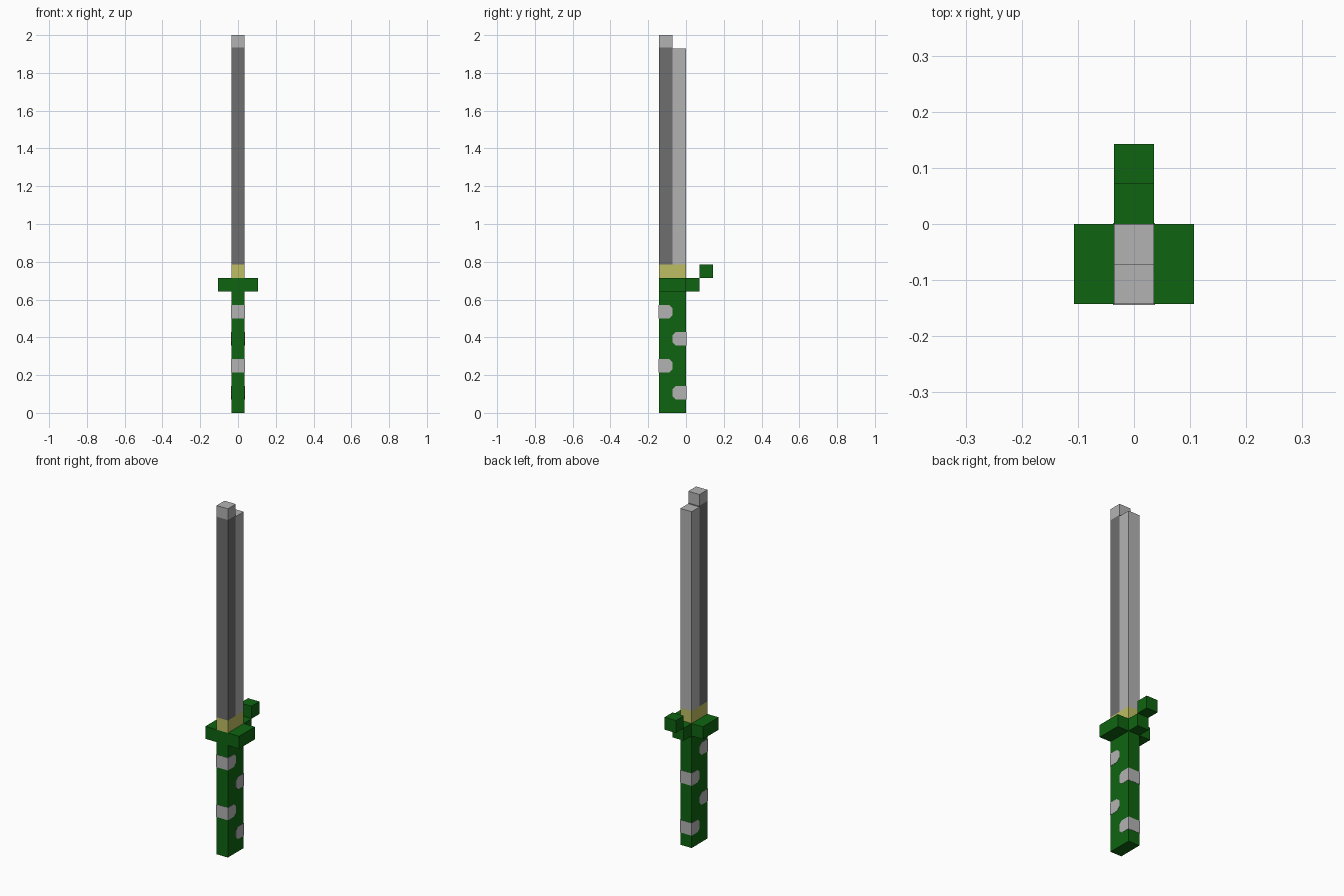
import bpy
import bmesh

if "Cube" in bpy.data.objects:
    bpy.data.objects.remove(bpy.data.objects["Cube"], do_unlink=True)

U = 2 / 28  # edge of one block


def material(name, rgb):
    mat = bpy.data.materials.new(name)
    mat.use_nodes = True
    mat.diffuse_color = (*rgb, 1)
    mat.node_tree.nodes["Principled BSDF"].inputs["Base Color"].default_value = (*rgb, 1)
    return mat


green = material("dark green", (0.0045, 0.127, 0.005))
light = material("light grey", (0.45, 0.45, 0.45))
dark = material("dark grey", (0.156, 0.156, 0.156))
yellow = material("dull yellow", (0.515, 0.51, 0.122))


def prism(name, outline, half_width, mat):
    """Extrude a (y, z) outline, given in blocks, across x."""
    bm = bmesh.new()
    face = bm.faces.new([bm.verts.new((-half_width * U, y * U, z * U)) for y, z in outline])
    new = bmesh.ops.extrude_face_region(bm, geom=[face])["geom"]
    verts = [v for v in new if isinstance(v, bmesh.types.BMVert)]
    bmesh.ops.translate(bm, verts=verts, vec=(2 * half_width * U, 0, 0))
    bmesh.ops.recalc_face_normals(bm, faces=bm.faces)
    mesh = bpy.data.meshes.new(name)
    bm.to_mesh(mesh)
    bm.free()
    mesh.materials.append(mat)
    obj = bpy.data.objects.new(name, mesh)
    bpy.context.collection.objects.link(obj)
    return obj


def block(name, y0, y1, z0, z1, mat, half_width=0.5):
    return prism(name, [(y0, z0), (y1, z0), (y1, z1), (y0, z1)], half_width, mat)


# Handle and guard
block("handle", -2, 0, 0, 9, green)
block("guard", -2, 0, 9, 10, green, 1.5)
block("guard_tail", 0, 1, 9, 10, green)
block("guard_hook", 1, 2, 10, 11, green)

# Blade
block("blade_collar", -2, 0, 10, 11, yellow)
block("blade_spine", -2, -1, 11, 27.1, dark)
block("blade_tip", -2, -1, 27.1, 28, light)
block("blade_edge", -1, 0, 11, 27, light)

# Wrap patches: thin shells around the handle with clipped inner corners
LIFT, CLIP = 0.02, 0.25
for side, outer, heights in (("front", -2, (3, 7)), ("back", 0, (1, 5))):
    out = 1 if side == "back" else -1
    edge, inner = outer + out * LIFT, -1
    for i, z in enumerate(heights):
        outline = [(edge, z), (inner + out * CLIP, z), (inner, z + CLIP),
                   (inner, z + 1 - CLIP), (inner + out * CLIP, z + 1), (edge, z + 1)]
        prism(f"handle_patch_{side}_{i + 1}", outline, 0.5 + LIFT, light)
